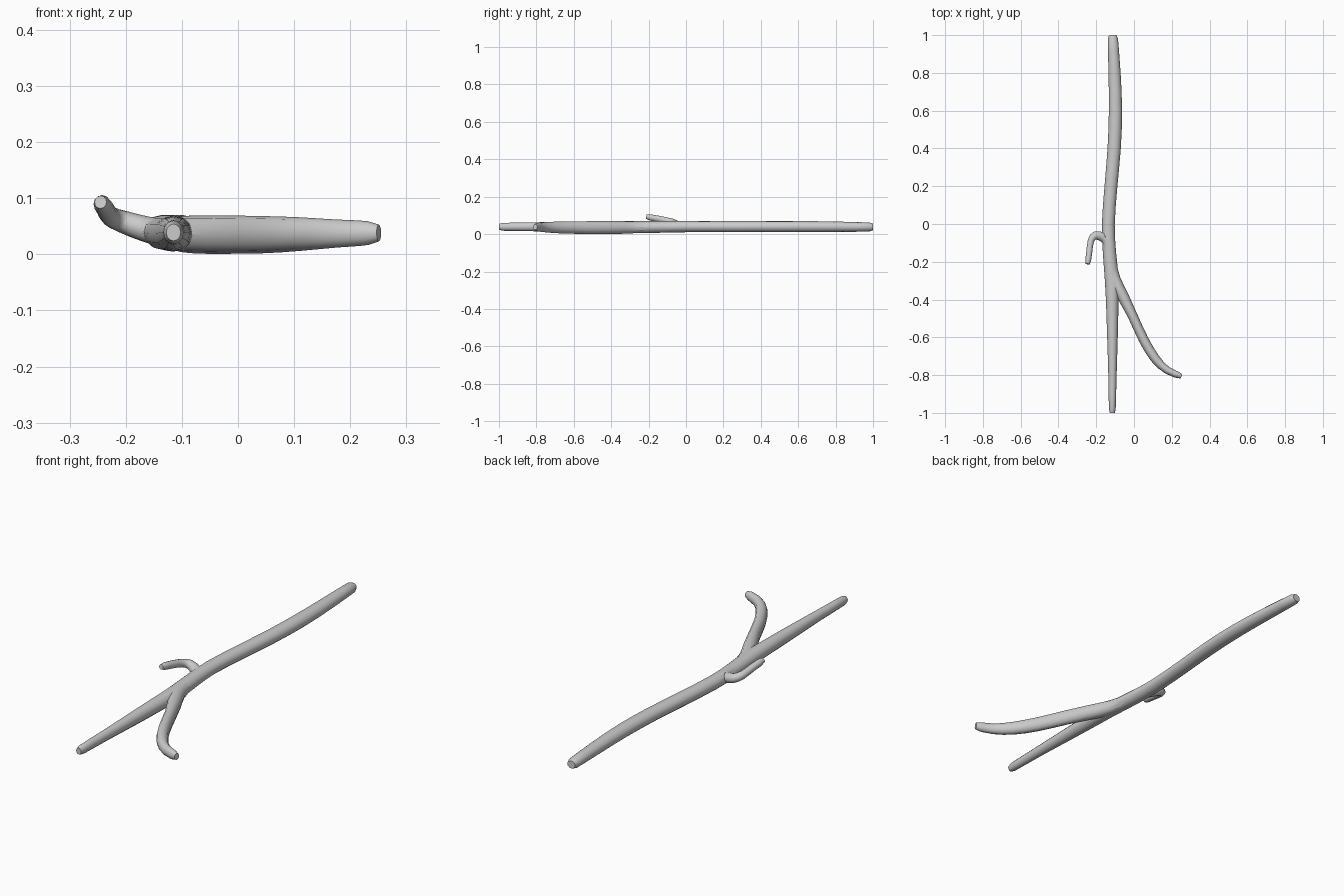
import bpy, bmesh, math
from mathutils import Vector

if "Cube" in bpy.data.objects:
    bpy.data.objects.remove(bpy.data.objects["Cube"])

SIDES = 12


def limb(name, stations, steps):
    """Sweep an oval section along stations of (x, y, z, half width, half height)."""
    # Smooth the stations with a Catmull-Rom spline
    pts = [stations[0]] + stations + [stations[-1]]
    path = []
    for i in range(1, len(pts) - 2):
        for s in range(steps):
            t = s / steps
            path.append([0.5 * (2 * b + (c - a) * t + (2 * a - 5 * b + 4 * c - d) * t * t
                                + (3 * b - a - 3 * c + d) * t ** 3)
                         for a, b, c, d in zip(*pts[i - 1:i + 3])])
    path.append(list(stations[-1]))

    bm = bmesh.new()
    rings = []
    for i, p in enumerate(path):
        a, b = path[max(i - 1, 0)], path[min(i + 1, len(path) - 1)]
        tangent = (Vector(b[:3]) - Vector(a[:3])).normalized()
        side = tangent.cross(Vector((0, 0, 1))).normalized()
        up = side.cross(tangent)

        def ring(centre, scale):
            return [bm.verts.new(centre + scale * (side * p[3] * math.cos(k * math.tau / SIDES)
                                                   + up * p[4] * math.sin(k * math.tau / SIDES)))
                    for k in range(SIDES)]

        centre = Vector(p[:3])
        # Narrow, blunt tips
        if i == 0:
            rings.append(ring(centre, 0.72))
        elif i == len(path) - 1:
            rings.append(ring(centre - tangent * 0.02, 1.0))
            rings.append(ring(centre, 0.72))
            continue
        if i == 0:
            centre = centre + tangent * 0.02
        rings.append(ring(centre, 1.0))
    for r, q in zip(rings, rings[1:]):
        for k in range(SIDES):
            n = (k + 1) % SIDES
            bm.faces.new((r[k], r[n], q[n], q[k]))
    bm.faces.new(rings[0])
    bm.faces.new(rings[-1])
    bmesh.ops.recalc_face_normals(bm, faces=bm.faces)
    mesh = bpy.data.meshes.new(name)
    bm.to_mesh(mesh)
    bm.free()
    ob = bpy.data.objects.new(name, mesh)
    bpy.context.collection.objects.link(ob)
    return ob


# Main stem, thick end at the back
stem = limb("stick", [
    (-0.113, 1.0, 0.038, 0.027, 0.024),
    (-0.103, 0.8, 0.039, 0.032, 0.028),
    (-0.098, 0.6, 0.040, 0.035, 0.030),
    (-0.105, 0.4, 0.040, 0.035, 0.030),
    (-0.122, 0.2, 0.040, 0.034, 0.030),
    (-0.136, 0.0, 0.040, 0.034, 0.030),
    (-0.130, -0.15, 0.038, 0.035, 0.031),
    (-0.117, -0.3, 0.037, 0.037, 0.032),
    (-0.115, -0.42, 0.037, 0.033, 0.032),
    (-0.114, -0.6, 0.038, 0.028, 0.029),
    (-0.114, -0.8, 0.039, 0.022, 0.024),
    (-0.115, -1.0, 0.039, 0.018, 0.021)], 2)

# Long forked branch
branch = limb("fork_branch", [
    (-0.125, -0.17, 0.037, 0.022, 0.024),
    (-0.102, -0.29, 0.036, 0.030, 0.032),
    (-0.060, -0.38, 0.035, 0.031, 0.034),
    (-0.010, -0.48, 0.035, 0.026, 0.034),
    (0.050, -0.61, 0.035, 0.026, 0.033),
    (0.110, -0.71, 0.036, 0.025, 0.030),
    (0.175, -0.774, 0.037, 0.020, 0.025),
    (0.251, -0.806, 0.038, 0.017, 0.021)], 2)

# Short bent twig
twig = limb("twig", [
    (-0.125, -0.10, 0.036, 0.028, 0.026),
    (-0.165, -0.070, 0.045, 0.025, 0.023),
    (-0.205, -0.061, 0.058, 0.022, 0.020),
    (-0.228, -0.088, 0.068, 0.017, 0.018),
    (-0.237, -0.15, 0.082, 0.016, 0.017),
    (-0.245, -0.212, 0.093, 0.015, 0.016)], 2)

# Merge the branches into the stem
bpy.context.view_layer.objects.active = stem
stem.select_set(True)
for part in (branch, twig):
    mod = stem.modifiers.new("join", 'BOOLEAN')
    mod.operation = 'UNION'
    mod.solver = 'EXACT'
    mod.object = part
    bpy.ops.object.modifier_apply(modifier=mod.name)
    bpy.data.objects.remove(part)
bpy.ops.object.shade_smooth_by_angle(angle=math.radians(40))
